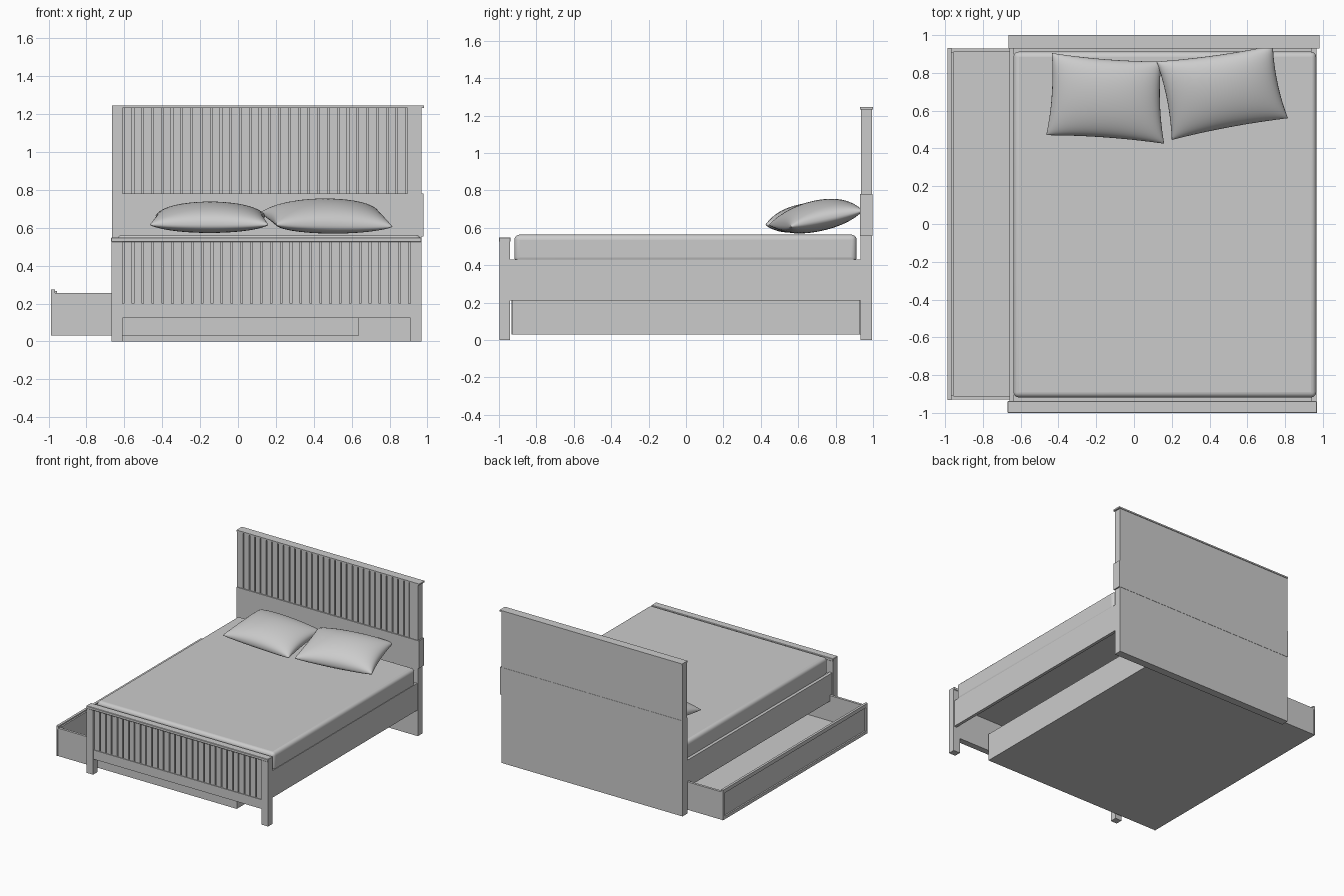
import bpy, math
from mathutils import Vector

if "Cube" in bpy.data.objects:
    bpy.data.objects.remove(bpy.data.objects["Cube"])


def box(name, x0, x1, y0, y1, z0, z1, bevel=0.0, segs=1):
    bpy.ops.mesh.primitive_cube_add(size=1, location=((x0 + x1) / 2, (y0 + y1) / 2, (z0 + z1) / 2))
    o = bpy.context.object
    o.name = name
    o.scale = (x1 - x0, y1 - y0, z1 - z0)
    bpy.ops.object.transform_apply(location=False, rotation=False, scale=True)
    if bevel:
        m = o.modifiers.new("bevel", 'BEVEL')
        m.width, m.segments = bevel, segs
    return o


def planks(name, x0, x1, y0, y1, z0, z1, count, gap):
    # row of vertical boards separated by narrow grooves
    pitch = (x1 - x0) / count
    first = box(name, x0, x0 + pitch - gap, y0, y1, z0, z1)
    m = first.modifiers.new("row", 'ARRAY')
    m.count = count
    m.use_relative_offset = False
    m.use_constant_offset = True
    m.constant_offset_displace = (pitch, 0, 0)


def pillow(name, corners, up, down, n=28):
    # two bulged sheets spanning four seam corners, with pinched edges
    a, b, c, d = (Vector(p) for p in corners)
    verts, faces = [], []
    for side in (up, -down):
        base = len(verts)
        for j in range(n + 1):
            for i in range(n + 1):
                u = -math.cos(math.pi * i / n)
                v = -math.cos(math.pi * j / n)
                pu = u * (1 - 0.05 * (1 - v * v))
                pv = v * (1 - 0.05 * (1 - u * u))
                s, t = (pu + 1) / 2, (pv + 1) / 2
                p = (a * (1 - s) + b * s) * (1 - t) + (d * (1 - s) + c * s) * t
                h = (max(0, 1 - u * u) * max(0, 1 - v * v)) ** 0.42
                verts.append(p + Vector((0, 0, side * h)))
        for j in range(n):
            for i in range(n):
                k = base + j * (n + 1) + i
                f = (k, k + 1, k + n + 2, k + n + 1)
                faces.append(f if side > 0 else f[::-1])
    me = bpy.data.meshes.new(name)
    me.from_pydata(verts, [], faces)
    o = bpy.data.objects.new(name, me)
    bpy.context.collection.objects.link(o)
    m = o.modifiers.new("weld", 'WELD')
    m.merge_threshold = 0.0005
    for p in me.polygons:
        p.use_smooth = True


L, R = -0.665, 0.97      # bed frame sides
PL, PR = -0.61, 0.91     # planked area

# Headboard
box("headboard_base", L, R, 0.932, 0.995, 0.0, 0.555)
box("headboard_middle_panel", L, 0.98, 0.93, 0.997, 0.555, 0.78)
box("headboard_back_panel", L, R, 0.95, 0.995, 0.78, 1.235)
box("headboard_left_stile", L, PL, 0.935, 0.952, 0.78, 1.235)
box("headboard_right_stile", 0.895, R, 0.935, 0.952, 0.78, 1.235)
planks("headboard_planks", PL + 0.008, 0.895, 0.938, 0.952, 0.78, 1.235, 29, 0.009)
box("headboard_cap", L, 0.983, 0.93, 1.0, 1.233, 1.245)

# Footboard
for name, x0, x1 in (("left", L - 0.003, PL), ("right", PR, R)):
    box(name + "_front_leg", x0, x1, -0.997, -0.942, 0.0, 0.53)
box("footboard_cap", L - 0.005, R, -1.0, -0.938, 0.525, 0.548, 0.003)
box("footboard_lower_rail", PL, PR, -0.992, -0.942, 0.125, 0.2)
box("footboard_back_panel", PL, PR, -0.975, -0.942, 0.2, 0.526)
planks("footboard_planks", PL + 0.008, PR, -0.987, -0.974, 0.2, 0.526, 29, 0.009)

# Side rails and mattress platform
box("left_side_rail", L + 0.005, L + 0.03, -0.942, 0.932, 0.21, 0.43)
box("right_side_rail", R - 0.03, R - 0.005, -0.942, 0.932, 0.21, 0.43)
box("platform", L + 0.03, R - 0.03, -0.942, 0.932, 0.385, 0.415)

# Mattress
mattress = box("mattress", -0.638, 0.965, -0.918, 0.912, 0.415, 0.563, 0.028, 5)
bpy.ops.object.shade_smooth_by_angle(angle=math.radians(40))

# Pull-out drawer
D0, D1, T = -0.975, 0.64, 0.02
box("drawer_floor", D0, D1, -0.93, 0.93, 0.03, 0.05)
box("drawer_near_side", D0, D1, -0.93, -0.93 + T, 0.03, 0.257)
box("drawer_far_side", D0, D1, 0.93 - T, 0.93, 0.03, 0.257)
box("drawer_inner_end", D1 - T, D1, -0.91, 0.91, 0.03, 0.257)
box("drawer_face_panel", D0, D0 + T, -0.91, 0.91, 0.03, 0.265)
box("drawer_face_top_trim", D0 - 0.012, D0 + 0.008, -0.932, 0.932, 0.245, 0.275)
box("drawer_face_bottom_trim", D0 - 0.012, D0, -0.932, 0.932, 0.03, 0.055)
for name, y0 in (("near", -0.932), ("far", 0.907)):
    box("drawer_face_" + name + "_trim", D0 - 0.012, D0, y0, y0 + 0.025, 0.055, 0.245)

# Pillows
pillow("left_pillow", [(-0.465, 0.47, 0.615), (0.16, 0.425, 0.615),
                       (0.145, 0.86, 0.665), (-0.435, 0.905, 0.665)], 0.095, 0.062)
pillow("right_pillow", [(0.2, 0.445, 0.615), (0.815, 0.56, 0.605),
                        (0.735, 0.945, 0.69), (0.12, 0.86, 0.68)], 0.1, 0.068)
